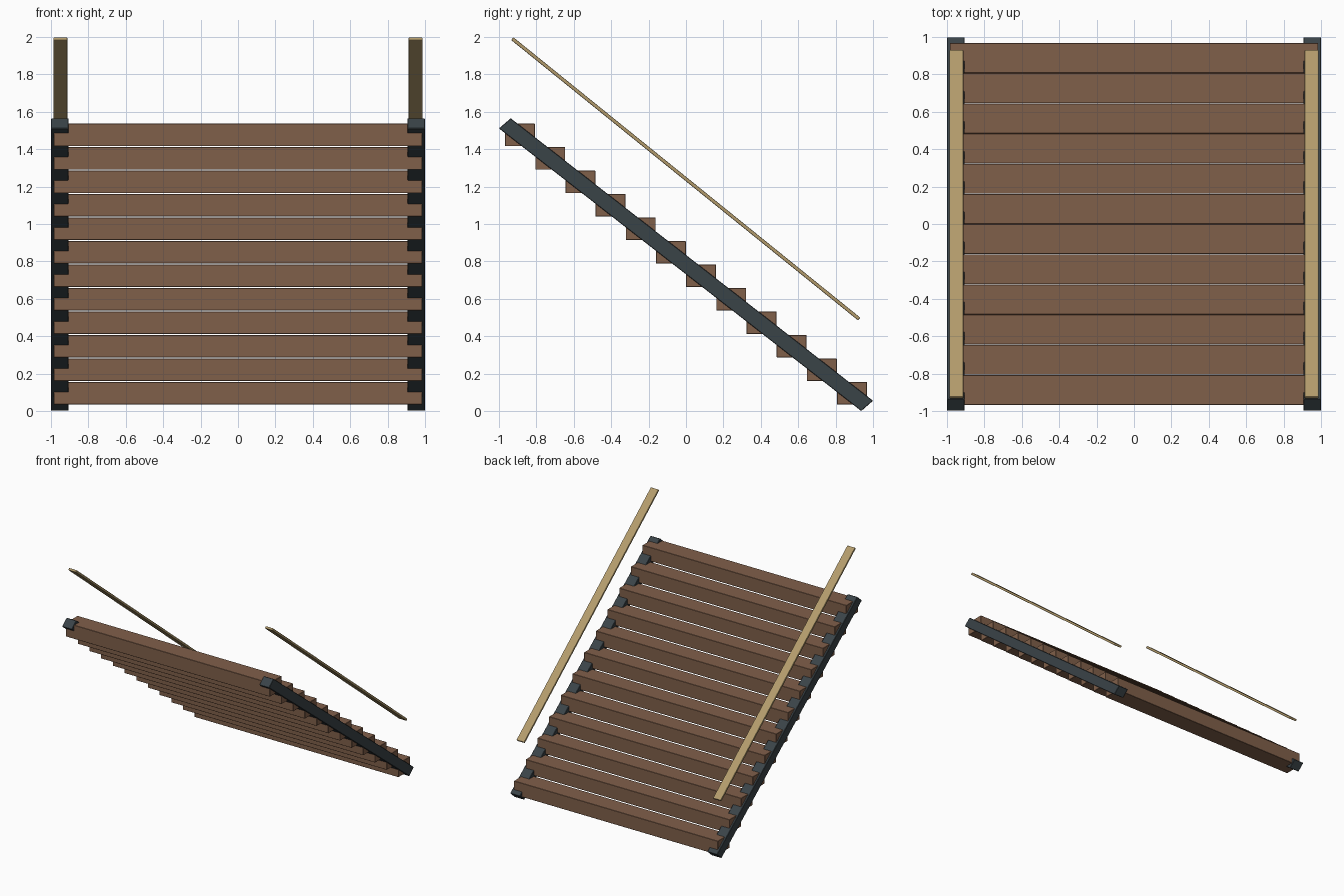
import bpy, bmesh, math
from mathutils import Vector

if "Cube" in bpy.data.objects:
    bpy.data.objects.remove(bpy.data.objects["Cube"])


def material(name, rgb):
    m = bpy.data.materials.new(name)
    m.diffuse_color = (*rgb, 1)
    m.use_nodes = True
    m.node_tree.nodes["Principled BSDF"].inputs["Base Color"].default_value = m.diffuse_color
    return m


wood = material("brown_wood", (0.216, 0.115, 0.068))
steel = material("dark_steel", (0.042, 0.056, 0.064))
pale = material("pale_wood", (0.45, 0.33, 0.15))


def extrude_yz(name, profile, x0, x1, mat, bevel, segments=1):
    """Extrude a closed (y, z) profile from x0 to x1."""
    bm = bmesh.new()
    face = bm.faces.new([bm.verts.new((x0, y, z)) for y, z in profile])
    new = bmesh.ops.extrude_face_region(bm, geom=[face])["geom"]
    bmesh.ops.translate(bm, vec=(x1 - x0, 0, 0),
                        verts=[v for v in new if isinstance(v, bmesh.types.BMVert)])
    bmesh.ops.recalc_face_normals(bm, faces=bm.faces[:])
    mesh = bpy.data.meshes.new(name)
    bm.to_mesh(mesh)
    bm.free()
    mesh.materials.append(mat)
    ob = bpy.data.objects.new(name, mesh)
    bpy.context.collection.objects.link(ob)
    b = ob.modifiers.new("edge", "BEVEL")
    b.width = bevel
    b.segments = segments
    return ob


# Twelve solid steps descending towards the back
STEPS, RUN, DROP = 12, 0.1613, 0.1255
for i in range(STEPS):
    y, z = -0.967 + i * RUN, 1.536 - i * DROP
    extrude_yz(f"step_{i + 1}",
               [(y, z - 0.12), (y + 0.16, z - 0.12), (y + 0.16, z), (y, z)],
               -0.985, 0.985, wood, 0.002)

# Sloping side beams
beam = [(-1.0, 1.511), (-0.937, 1.565), (1.0, 0.055), (0.937, 0.0)]

# Flat handrails with rounded edges
a, b = Vector((-0.929, 1.991)), Vector((0.926, 0.492))
d = (b - a).normalized()
n = Vector((-d.y, d.x)) * 0.0095
rail = [tuple(p) for p in (a - n, b - n, b + n, a + n)]

for side, s in (("left", -1), ("right", 1)):
    extrude_yz(f"side_beam_{side}", beam, s * 0.905, s * 1.0, steel, 0.003)
    extrude_yz(f"handrail_{side}", rail, s * 0.912, s * 0.987, pale, 0.005, 2)
